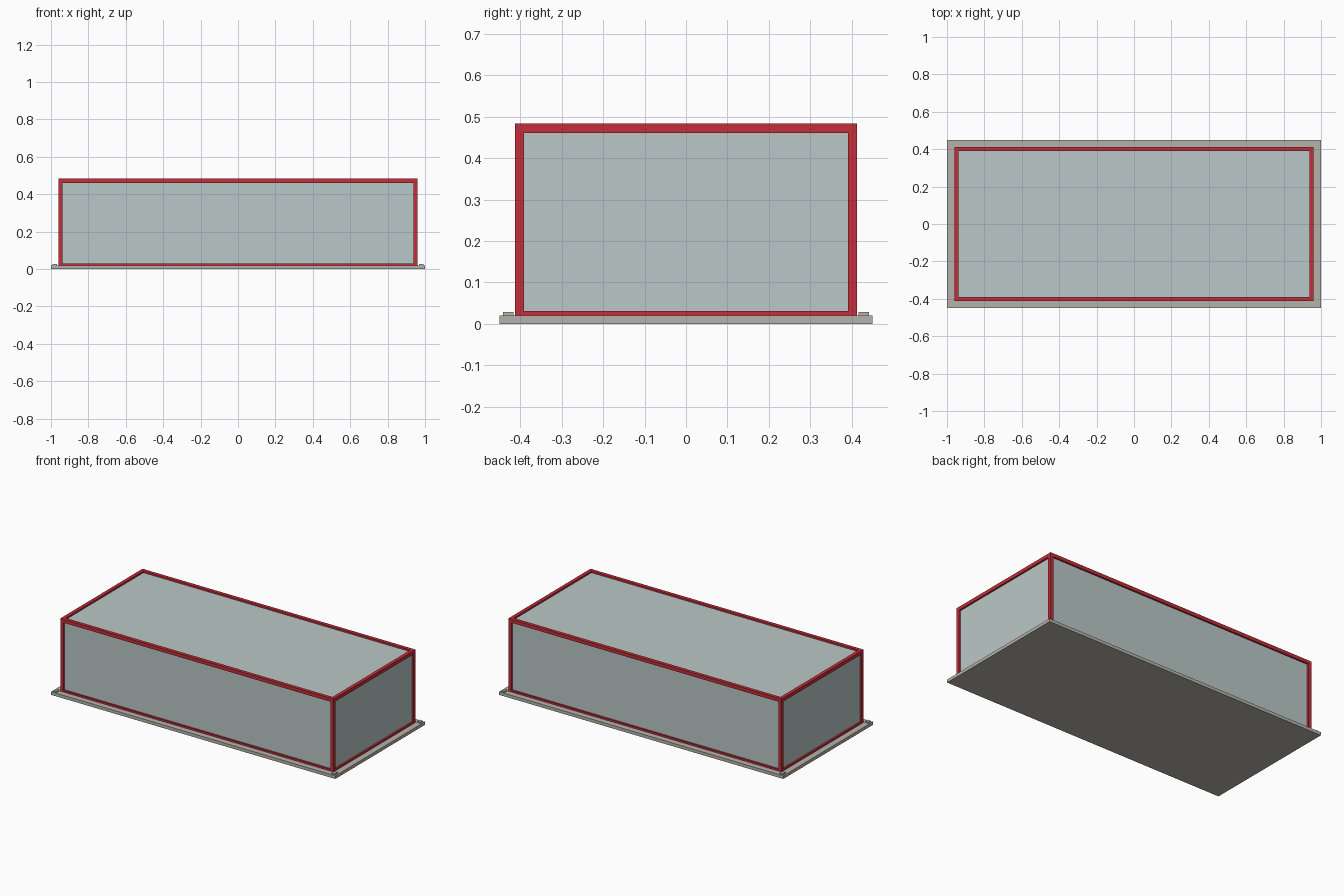
import bpy

cube = bpy.data.objects.get("Cube")
if cube:
    bpy.data.objects.remove(cube, do_unlink=True)


def material(name, rgb):
    m = bpy.data.materials.new(name)
    m.use_nodes = True
    color = (*rgb, 1)
    m.diffuse_color = color
    m.node_tree.nodes["Principled BSDF"].inputs["Base Color"].default_value = color
    return m


stone = material("warm grey stone", (0.47, 0.45, 0.41))
red = material("red frame", (0.55, 0.026, 0.042))
glass = material("pale grey glass", (0.49, 0.58, 0.57))


def box(name, center, size, mat):
    bpy.ops.mesh.primitive_cube_add(size=1, location=center)
    ob = bpy.context.object
    ob.name = name
    ob.scale = size
    bpy.ops.object.transform_apply(location=False, rotation=False, scale=True)
    ob.data.materials.append(mat)
    return ob


BASE = 0.02          # top of the base slab
X, Y = 0.95, 0.402   # centre lines of the frame
TOP = 0.472
T = 0.022            # beam thickness
MID = (BASE + TOP) / 2
SIDES = (("right", -1), ("left", 1))
ENDS = (("front", -1), ("back", 1))

# Base slab and glazed body
box("base_slab", (0, 0, BASE / 2), (2, 0.9, BASE), stone)
box("glass_body", (0, 0, MID), (2 * X, 2 * Y, TOP - BASE), glass)

# Corner posts and small corner pads on the base
for side, sx in SIDES:
    for end, sy in ENDS:
        box(f"{end}_{side}_post", (sx * X, sy * Y, MID), (T, T, TOP - BASE + T - 0.002), red)
        box(f"{end}_{side}_pad", (sx * 0.979, sy * 0.429, BASE + 0.003),
            (0.023, 0.026, 0.01), stone)

# Rails around the bottom and the top
for level, z in (("bottom", BASE), ("top", TOP)):
    for end, sy in ENDS:
        box(f"{level}_{end}_rail", (0, sy * Y, z), (2 * X + T, T, T), red)
    for side, sx in SIDES:
        box(f"{level}_{side}_rail", (sx * X, 0, z), (T, 2 * Y - T, T), red)
